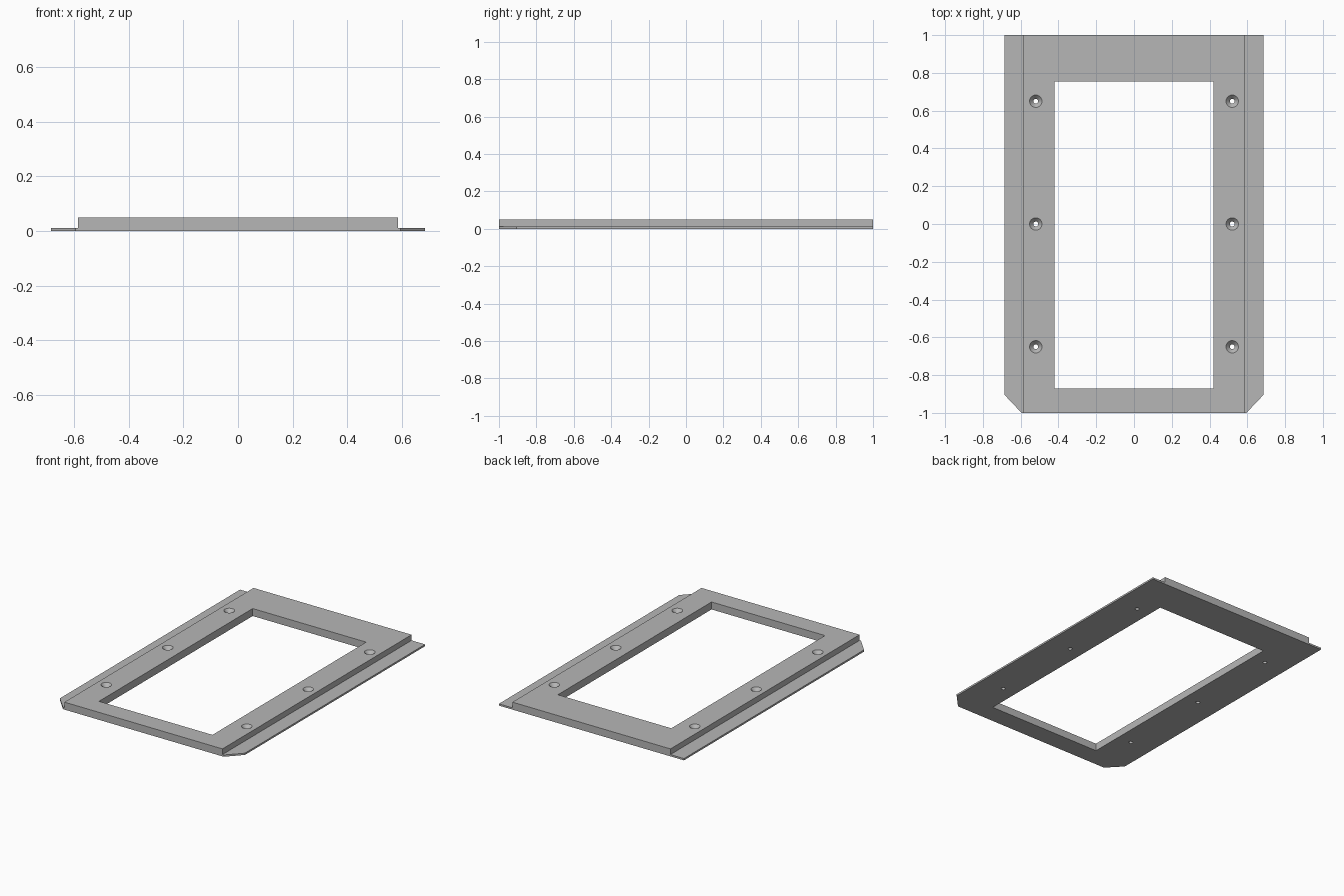
import bpy
import bmesh
from math import cos, sin, tau, radians
from mathutils import Vector

if "Cube" in bpy.data.objects:
    bpy.data.objects.remove(bpy.data.objects["Cube"], do_unlink=True)

HEIGHT, FLANGE = 0.05, 0.012
BODY_X, EDGE_X = 0.585, 0.685

grey = bpy.data.materials.new("light grey")
grey.use_nodes = True
colour = (0.47, 0.47, 0.47, 1)
grey.diffuse_color = colour
grey.node_tree.nodes["Principled BSDF"].inputs["Base Color"].default_value = colour


def loft(name, rings):
    """Closed solid through matching rings of points."""
    bm = bmesh.new()
    rows = [[bm.verts.new(p) for p in ring] for ring in rings]
    n = len(rows[0])
    bm.faces.new(rows[0])
    bm.faces.new(rows[-1])
    for a, b in zip(rows, rows[1:]):
        for i in range(n):
            j = (i + 1) % n
            bm.faces.new((a[i], a[j], b[j], b[i]))
    bmesh.ops.recalc_face_normals(bm, faces=bm.faces)
    mesh = bpy.data.meshes.new(name)
    bm.to_mesh(mesh)
    bm.free()
    mesh.materials.append(grey)
    obj = bpy.data.objects.new(name, mesh)
    bpy.context.collection.objects.link(obj)
    return obj


def prism(name, outline, z0, z1):
    return loft(name, [[(x, y, z) for x, y in outline] for z in (z0, z1)])


def circle(x, y, r, z, n=32):
    return [(x + r * cos(tau * i / n), y + r * sin(tau * i / n), z) for i in range(n)]


# Stepped cross-section: raised body with a thin flange on each side
half = [(EDGE_X, 0), (EDGE_X, FLANGE), (BODY_X, FLANGE), (BODY_X, HEIGHT)]
section = half + [(-x, z) for x, z in reversed(half)]
frame = loft("flanged_frame", [[(x, y, z) for x, z in section] for y in (-1, 1)])

# Window opening
cutters = [prism("opening_cutter",
                 [(-0.42, -0.87), (0.42, -0.87), (0.42, 0.755), (-0.42, 0.755)], -0.1, 0.2)]

for side in (-1, 1):
    # Clipped front corners of the flanges
    a, b = Vector((0.595, -1)), Vector((EDGE_X, -0.905))
    d = (b - a) * 0.1
    corner = [a - d, b + d, Vector((0.8, -1.1))]
    cutters.append(prism("corner_cutter", [(side * p.x, p.y) for p in corner], -0.1, 0.2))
    # Countersunk screw holes
    for y in (-0.65, 0, 0.65):
        profile = [(0.013, -0.1), (0.013, 0.028), (0.033, HEIGHT), (0.033, 0.2)]
        cutters.append(loft("screw_hole_cutter",
                            [circle(side * 0.52, y, r, z) for r, z in profile]))

for cutter in cutters:
    cutter.hide_render = True
    mod = frame.modifiers.new("cut", "BOOLEAN")
    mod.operation = "DIFFERENCE"
    mod.solver = "EXACT"
    mod.object = cutter

# Bake the cuts and drop the helpers
graph = bpy.context.evaluated_depsgraph_get()
baked = bpy.data.meshes.new_from_object(frame.evaluated_get(graph))
frame.modifiers.clear()
frame.data = baked
for cutter in cutters:
    bpy.data.objects.remove(cutter, do_unlink=True)

# Round hole walls, crisp edges elsewhere
bpy.ops.object.select_all(action="DESELECT")
frame.select_set(True)
bpy.context.view_layer.objects.active = frame
bpy.ops.object.shade_smooth_by_angle(angle=radians(30))
